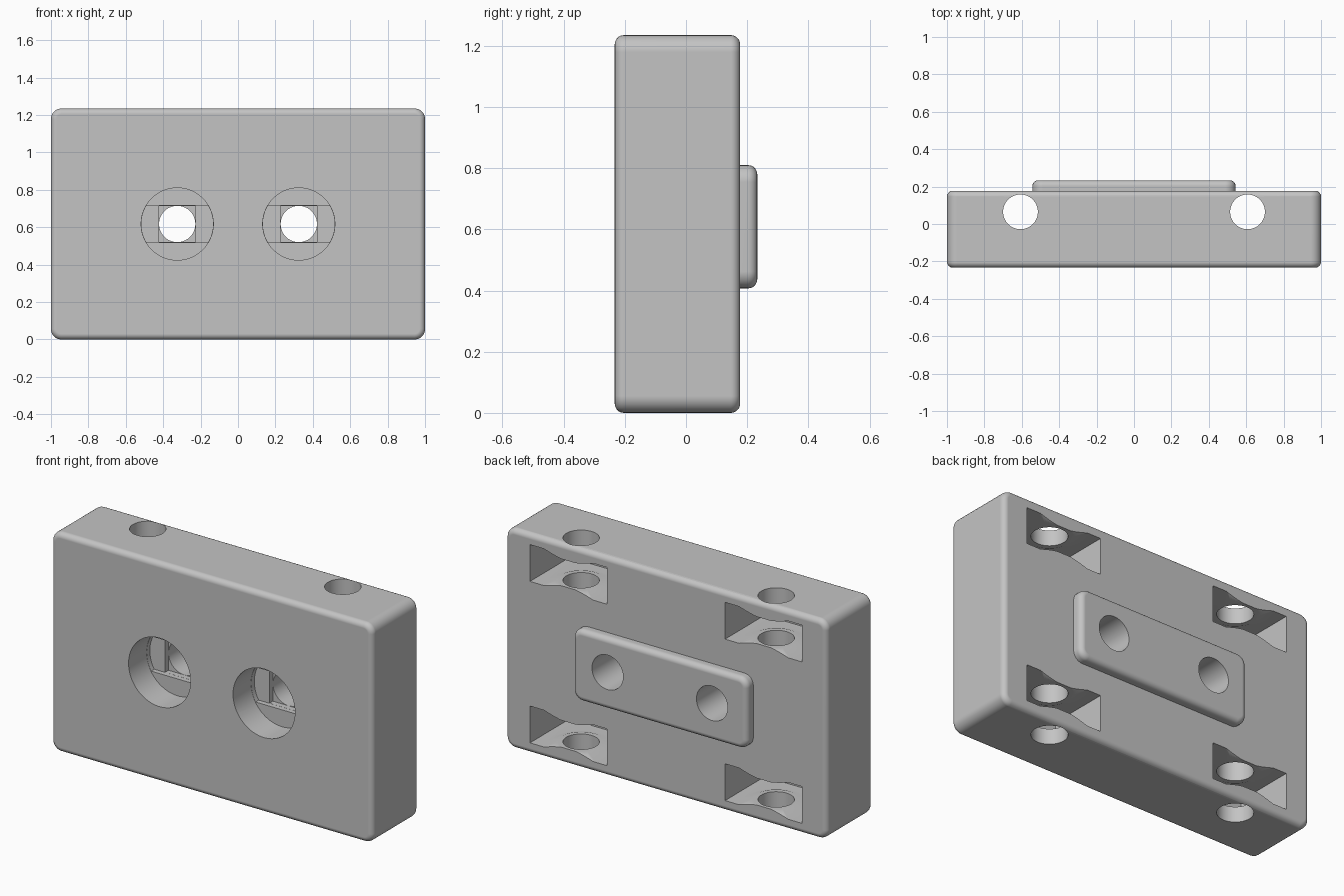
import bpy, bmesh, math
from mathutils import Matrix

if "Cube" in bpy.data.objects:
    bpy.data.objects.remove(bpy.data.objects["Cube"])

MID_Z = 0.6175
FRONT, BACK, REAR = -0.233, 0.177, 0.233

grey = bpy.data.materials.new("plain grey")
grey.diffuse_color = (0.55, 0.55, 0.55, 1)
grey.use_nodes = True
grey.node_tree.nodes["Principled BSDF"].inputs["Base Color"].default_value = grey.diffuse_color


def to_object(name, bm):
    bmesh.ops.recalc_face_normals(bm, faces=bm.faces)
    mesh = bpy.data.meshes.new(name)
    bm.to_mesh(mesh)
    bm.free()
    mesh.materials.append(grey)
    ob = bpy.data.objects.new(name, mesh)
    bpy.context.collection.objects.link(ob)
    return ob


def box(name, x0, x1, y0, y1, z0, z1, corner=0, rims=(), rim=0.03):
    """Box; corner rounds the edges along y, rims lists the y planes whose outline is filleted."""
    bm = bmesh.new()
    bmesh.ops.create_cube(bm, size=1)
    for v in bm.verts:
        v.co = (x1 if v.co.x > 0 else x0, y1 if v.co.y > 0 else y0, z1 if v.co.z > 0 else z0)
    if corner:
        along_y = [e for e in bm.edges if abs(e.verts[0].co.y - e.verts[1].co.y) > 1e-4]
        bmesh.ops.bevel(bm, geom=along_y, offset=corner, segments=6, profile=0.5, affect='EDGES')
    for y in rims:
        edges = [e for e in bm.edges if all(abs(v.co.y - y) < 1e-5 for v in e.verts)]
        bmesh.ops.bevel(bm, geom=edges, offset=rim, segments=5, profile=0.5, affect='EDGES')
    return to_object(name, bm)


def prism_y(name, points, y0, y1):
    """Extrude an x-z outline along y."""
    bm = bmesh.new()
    face = bm.faces.new([bm.verts.new((x, y0, z)) for x, z in points])
    new = bmesh.ops.extrude_face_region(bm, geom=[face])["geom"]
    for v in new:
        if isinstance(v, bmesh.types.BMVert):
            v.co.y = y1
    return to_object(name, bm)


def cone_z(name, x, y, z0, z1, r0, r1):
    bm = bmesh.new()
    bmesh.ops.create_cone(bm, cap_ends=True, segments=64, radius1=r0, radius2=r1, depth=z1 - z0,
                          matrix=Matrix.Translation((x, y, (z0 + z1) / 2)))
    return to_object(name, bm)


def circle(cx, r, clamp=9):
    """Circle outline, optionally flattened to a band of half height clamp."""
    pts = []
    for i in range(64):
        a = 2 * math.pi * (i + 0.5) / 64
        pts.append((cx + r * math.cos(a), MID_Z + max(-clamp, min(clamp, r * math.sin(a)))))
    return pts


def apply(ob, mod):
    bpy.context.view_layer.objects.active = ob
    bpy.ops.object.modifier_apply(modifier=mod.name)


def combine(ob, other, operation='DIFFERENCE'):
    mod = ob.modifiers.new("cut", 'BOOLEAN')
    mod.operation, mod.solver, mod.object = operation, 'EXACT', other
    apply(ob, mod)
    bpy.data.objects.remove(other)


# Main block with the raised plate on its back
block = box("mounting_block", -1, 1, FRONT, BACK, 0, 2 * MID_Z, 0.055, (FRONT, BACK))
plate = box("back_plate", -0.543, 0.543, 0.1, REAR, 0.407, 0.81, 0.055, (REAR,))
combine(block, plate, 'UNION')

for side in (-1, 1):
    # Rear pockets, each with a conical boss on its floor and its ceiling
    x, y = side * 0.607, 0.065
    for z0, z1 in ((0.06, 0.267), (0.968, 1.175)):
        pocket = box("pocket_cutter", x - 0.24, x + 0.24, y - 0.24, 0.3, z0, z1)
        combine(pocket, cone_z("floor_boss", x, y, z0 - 0.02, z0 + 0.028, 0.24, 0.12))
        combine(pocket, cone_z("ceiling_boss", x, y, z1 - 0.028, z1 + 0.02, 0.12, 0.24))
        combine(block, pocket)
    # Vertical rod hole
    combine(block, cone_z("rod_cutter", x, y, -0.1, 1.4, 0.093, 0.093))

    # Front counterbore, stepping through a slot and a square to the bolt hole
    x = side * 0.325
    h = 0.0975
    square = [(x - h, MID_Z - h), (x + h, MID_Z - h), (x + h, MID_Z + h), (x - h, MID_Z + h)]
    combine(block, prism_y("bore_cutter", circle(x, 0.193), -0.3, -0.073))
    combine(block, prism_y("slot_cutter", circle(x, 0.192, 0.098), -0.1, -0.045))
    combine(block, prism_y("square_cutter", square, -0.1, -0.015))
    combine(block, prism_y("bolt_cutter", circle(x, 0.097), -0.1, 0.3))

# Smooth fillets while keeping the large faces flat
bpy.ops.object.select_all(action='DESELECT')
block.select_set(True)
bpy.context.view_layer.objects.active = block
bpy.ops.object.shade_smooth_by_angle(angle=math.radians(30))
weighted = block.modifiers.new("weighted", 'WEIGHTED_NORMAL')
weighted.keep_sharp = True
apply(block, weighted)
